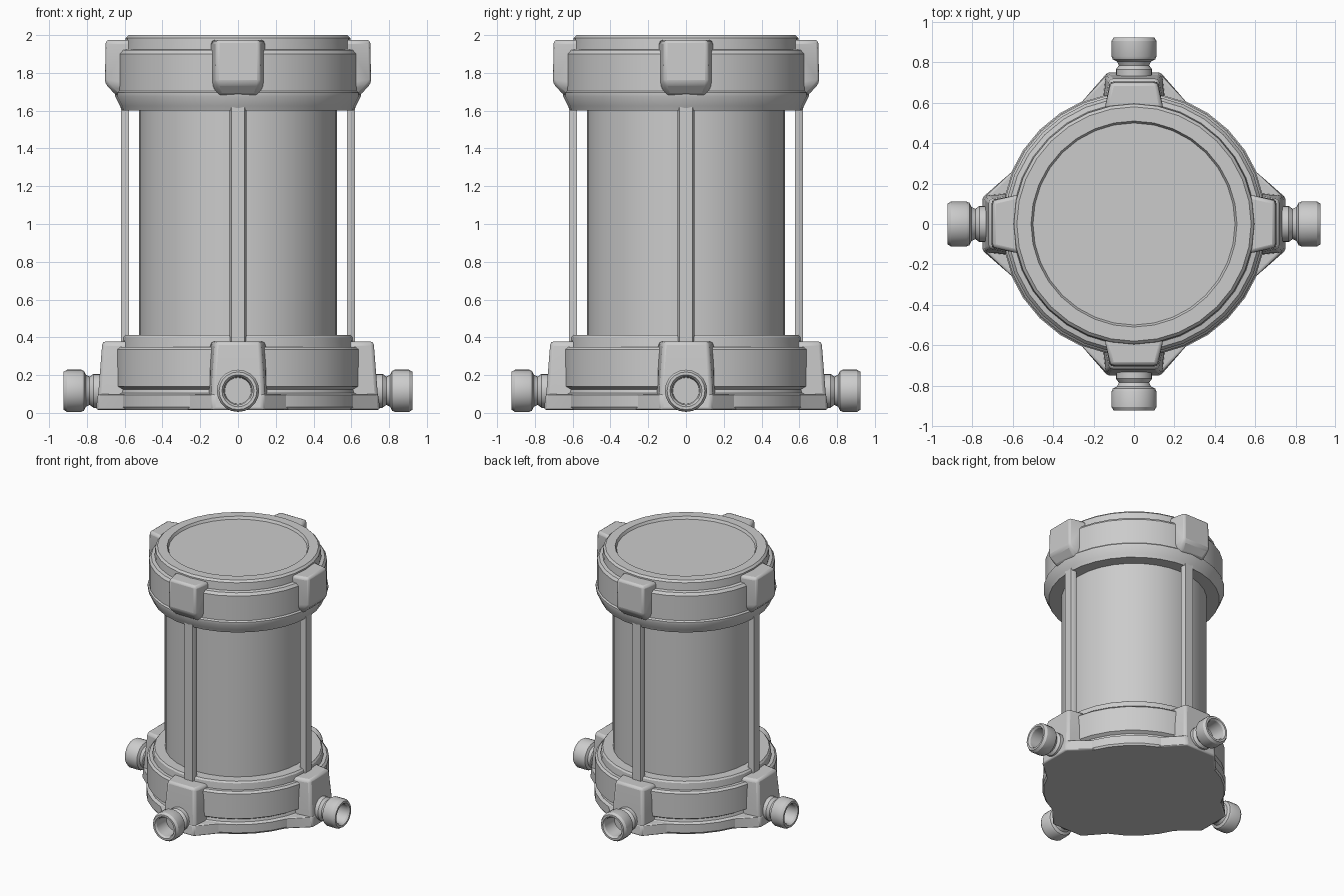
import bpy, bmesh
from math import pi, radians
from mathutils import Matrix

if "Cube" in bpy.data.objects:
    bpy.data.objects.remove(bpy.data.objects["Cube"])


def finish(bm, name, bevel=0.0):
    bmesh.ops.recalc_face_normals(bm, faces=bm.faces)
    mesh = bpy.data.meshes.new(name)
    bm.to_mesh(mesh)
    bm.free()
    obj = bpy.data.objects.new(name, mesh)
    bpy.context.collection.objects.link(obj)
    if bevel:
        mod = obj.modifiers.new("Bevel", 'BEVEL')
        mod.width, mod.segments = bevel, 2
        mod.limit_method, mod.angle_limit = 'ANGLE', radians(25)
    return obj


def lathe(name, profile, steps=32, bevel=0.0, along_x=None):
    """Revolve (radius, height) points; optionally lay the axis along x at a height."""
    bm = bmesh.new()
    verts = [bm.verts.new((r, 0, z)) for r, z in profile]
    edges = [bm.edges.new(pair) for pair in zip(verts, verts[1:])]
    bmesh.ops.spin(bm, geom=verts + edges, cent=(0, 0, 0), axis=(0, 0, 1),
                   angle=2 * pi, steps=steps, use_merge=True)
    bmesh.ops.remove_doubles(bm, verts=bm.verts, dist=0.0005)
    if along_x is not None:
        m = Matrix.Translation((0, 0, along_x)) @ Matrix.Rotation(pi / 2, 4, 'Y')
        bm.transform(m)
    return finish(bm, name, bevel)


def block(name, sections, bevel=0.0):
    """Convex block facing +x from (x, half width, z) corner pairs."""
    bm = bmesh.new()
    for x, w, z in sections:
        bm.verts.new((x, -w, z))
        bm.verts.new((x, w, z))
    bmesh.ops.convex_hull(bm, input=bm.verts)
    bmesh.ops.dissolve_limit(bm, angle_limit=radians(1), verts=bm.verts, edges=bm.edges)
    return finish(bm, name, bevel)


def around(obj):
    """Repeat a part on all four sides."""
    base = obj.name
    obj.name = base + "_1"
    for k in range(1, 4):
        copy = obj.copy()
        copy.name = f"{base}_{k + 1}"
        copy.rotation_euler.z = k * pi / 2
        bpy.context.collection.objects.link(copy)


# Central canister
lathe("canister", [(0, 0.3), (0.525, 0.3), (0.525, 1.7), (0, 1.7)])

# Bottom collar with flange, groove, band and stepped rim
lathe("bottom_collar", [(0, 0.016), (0.65, 0.016), (0.66, 0.03), (0.66, 0.095),
                        (0.635, 0.105), (0.63, 0.125), (0.655, 0.14), (0.655, 0.335),
                        (0.64, 0.35), (0.615, 0.35), (0.61, 0.40), (0.60, 0.412),
                        (0, 0.412)])

# Top collar with flared lip, band, stepped rim and recessed lid
lathe("top_collar", [(0, 1.60), (0.615, 1.60), (0.625, 1.625), (0.65, 1.675),
                     (0.65, 1.695), (0.64, 1.705), (0.64, 1.90), (0.625, 1.92),
                     (0.60, 1.925), (0.595, 1.985), (0.58, 2.0), (0.51, 2.0),
                     (0.50, 1.98), (0, 1.98)])

# Upright rods between the collars
around(block("rod", [(0.578, 0.045, 0.36), (0.578, 0.045, 1.65), (0.60, 0.045, 0.36),
                     (0.60, 0.045, 1.65), (0.62, 0.035, 0.36), (0.62, 0.035, 1.65)]))

# Clamps on the top collar
around(block("top_clamp", [(0.57, 0.145, 1.975), (0.57, 0.145, 1.72), (0.57, 0.10, 1.675),
                           (0.645, 0.10, 1.68), (0.705, 0.12, 1.745),
                           (0.70, 0.115, 1.975)], 0.018))

# Clamps on the bottom collar
around(block("bottom_clamp", [(0.57, 0.15, 0.378), (0.57, 0.16, 0.016), (0.74, 0.14, 0.016),
                              (0.74, 0.14, 0.10), (0.718, 0.12, 0.378)], 0.018))

# Flared feet that merge the clamps into the flange
around(block("clamp_foot", [(0.58, 0.28, 0.016), (0.58, 0.28, 0.10), (0.752, 0.13, 0.016),
                            (0.742, 0.13, 0.10)], 0.012))

# Hollow pipe nozzles
around(lathe("nozzle", [(0, 0.68), (0.09, 0.68), (0.09, 0.765), (0.075, 0.785),
                        (0.085, 0.805), (0.105, 0.815), (0.112, 0.83), (0.112, 0.905),
                        (0.10, 0.924), (0.085, 0.924), (0.075, 0.91), (0.07, 0.80),
                        (0, 0.80)], 20, along_x=0.117))

bpy.ops.object.select_all(action='SELECT')
bpy.context.view_layer.objects.active = bpy.data.objects["canister"]
bpy.ops.object.shade_smooth_by_angle(angle=radians(30))
